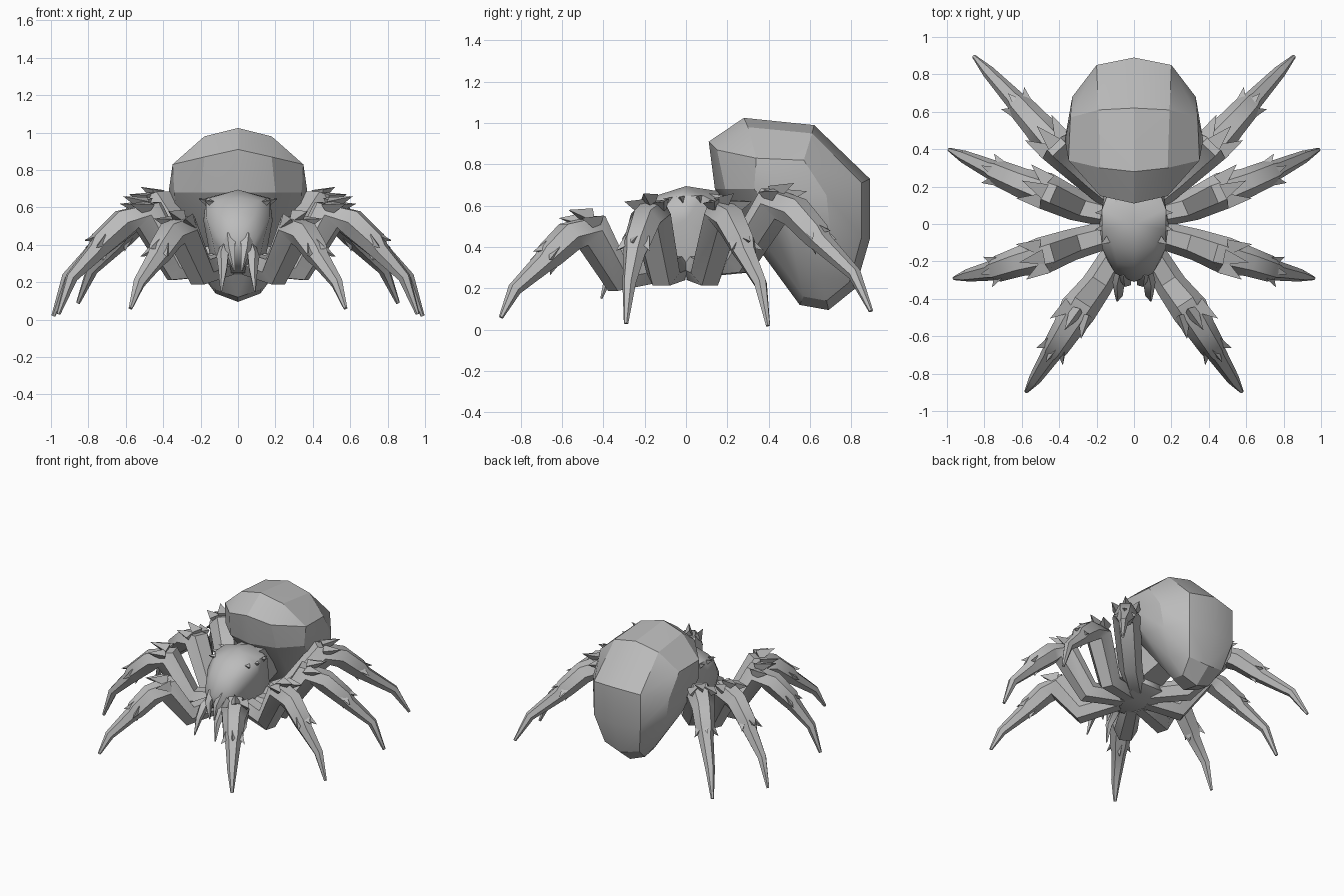
import bpy, bmesh, math
from mathutils import Vector

if "Cube" in bpy.data.objects:
    bpy.data.objects.remove(bpy.data.objects["Cube"])

grey = bpy.data.materials.new("grey")
grey.diffuse_color = (0.5, 0.5, 0.5, 1)
grey.use_nodes = True
grey.node_tree.nodes["Principled BSDF"].inputs["Base Color"].default_value = grey.diffuse_color
UP = Vector((0, 0, 1))


def finish(name, bm, mirror=False, angle=50):
    bmesh.ops.recalc_face_normals(bm, faces=bm.faces[:])
    me = bpy.data.meshes.new(name)
    bm.to_mesh(me)
    bm.free()
    me.materials.append(grey)
    ob = bpy.data.objects.new(name, me)
    bpy.context.collection.objects.link(ob)
    if mirror:
        ob.modifiers.new("mirror", 'MIRROR').use_mirror_merge = False
    bpy.ops.object.select_all(action='DESELECT')
    ob.select_set(True)
    bpy.context.view_layer.objects.active = ob
    bpy.ops.object.shade_smooth_by_angle(angle=math.radians(angle))
    return ob


def hull(name, pts, angle=50):
    """Faceted convex body from right-half points, mirrored across x."""
    bm = bmesh.new()
    for x, y, z in pts:
        bm.verts.new((x, y, z))
        if x > 0:
            bm.verts.new((-x, y, z))
    bmesh.ops.convex_hull(bm, input=bm.verts[:])
    loose = [v for v in bm.verts if not v.link_faces]
    bmesh.ops.delete(bm, geom=loose, context='VERTS')
    return finish(name, bm, angle=angle)


def tube(bm, path, side, sides=6):
    """Loft a polygon along (point, radius) stations, capped at both ends."""
    rings = []
    for i, (p, r) in enumerate(path):
        a = path[max(i - 1, 0)][0]
        b = path[min(i + 1, len(path) - 1)][0]
        up = (b - a).normalized().cross(side).normalized()
        rings.append([bm.verts.new(p + r * (math.cos(t) * side + math.sin(t) * up))
                      for t in (math.tau * k / sides for k in range(sides))])
    for r0, r1 in zip(rings, rings[1:]):
        for k in range(sides):
            j = (k + 1) % sides
            bm.faces.new((r0[k], r0[j], r1[j], r1[k]))
    bm.faces.new(rings[0])
    bm.faces.new(rings[-1])


def spike(bm, base, tip, r):
    """Three-sided thorn."""
    d = (tip - base).normalized()
    s = d.orthogonal().normalized()
    u = d.cross(s)
    ring = [bm.verts.new(base + r * (math.cos(t) * s + math.sin(t) * u))
            for t in (0, math.tau / 3, 2 * math.tau / 3)]
    top = bm.verts.new(tip)
    bm.faces.new(ring)
    for k in range(3):
        bm.faces.new((ring[k], ring[(k + 1) % 3], top))


# Abdomen: midline outline, shoulder outline and widest flank
midline = [(0.11, 0.91), (0.28, 1.025), (0.62, 0.99), (0.89, 0.73), (0.89, 0.44),
           (0.82, 0.2), (0.69, 0.095), (0.55, 0.12), (0.14, 0.68)]
shoulder = [(0.18, 0.15, 0.87), (0.18, 0.3, 0.98), (0.19, 0.61, 0.95), (0.2, 0.85, 0.71),
            (0.2, 0.85, 0.45), (0.15, 0.79, 0.23), (0.12, 0.68, 0.14), (0.12, 0.57, 0.16),
            (0.2, 0.19, 0.68)]
flank = [(0.35, 0.34, 0.83), (0.34, 0.57, 0.82), (0.37, 0.45, 0.69), (0.33, 0.68, 0.65),
         (0.31, 0.7, 0.45), (0.32, 0.5, 0.48), (0.34, 0.33, 0.68), (0.21, 0.65, 0.26)]
hull("abdomen", [(0, y, z) for y, z in midline] + shoulder + flank, 24)

# Head and chest
hull("chest", [(0, 0, 0.695), (0, 0.16, 0.67), (0.14, 0.16, 0.61), (0.17, 0.08, 0.65),
               (0.17, -0.03, 0.645), (0.11, -0.12, 0.635), (0, -0.14, 0.65), (0, -0.23, 0.57),
               (0.09, -0.21, 0.56), (0.185, 0, 0.53), (0.16, 0.16, 0.42), (0.12, 0.2, 0.3),
               (0.1, -0.265, 0.44), (0, -0.31, 0.44), (0.14, -0.2, 0.44), (0.06, -0.27, 0.33),
               (0.1, -0.15, 0.25), (0.13, 0.08, 0.24), (0.17, -0.13, 0.55)])
hull("waist", [(0.1, 0.1, 0.66), (0.1, 0.1, 0.32), (0.1, 0.42, 0.62), (0.08, 0.4, 0.4)])

# Broad thorns round the back plate
bm = bmesh.new()
for base, tip in [((0.13, 0.07, 0.62), (0.21, 0.06, 0.65)),
                  ((0.13, -0.01, 0.62), (0.21, -0.03, 0.645)),
                  ((0.11, -0.06, 0.62), (0.18, -0.11, 0.635))]:
    spike(bm, Vector(base), Vector(tip), 0.04)
finish("back_thorns", bm, True)

# Legs: root, low bend, knee, neck, ankle, claw root, claw bend, claw tip
legs = {
    "front_leg": [(0.06, -0.1, 0.3), (0.2, -0.33, 0.255), (0.3, -0.46, 0.48), (0.36, -0.565, 0.45),
                  (0.42, -0.66, 0.36), (0.44, -0.69, 0.325), (0.53, -0.83, 0.195), (0.575, -0.895, 0.06)],
    "second_leg": [(0.08, -0.04, 0.3), (0.33, -0.11, 0.275), (0.49, -0.17, 0.56), (0.61, -0.2, 0.52),
                   (0.73, -0.24, 0.41), (0.76, -0.25, 0.365), (0.89, -0.275, 0.225), (0.96, -0.29, 0.03)],
    "third_leg": [(0.08, 0.04, 0.3), (0.31, 0.1, 0.275), (0.48, 0.18, 0.56), (0.6, 0.22, 0.52),
                  (0.73, 0.275, 0.41), (0.76, 0.29, 0.365), (0.91, 0.36, 0.225), (0.987, 0.397, 0.02)],
    "rear_leg": [(0.07, 0.1, 0.32), (0.25, 0.26, 0.34), (0.43, 0.43, 0.61), (0.52, 0.53, 0.57),
                 (0.61, 0.63, 0.46), (0.635, 0.66, 0.42), (0.78, 0.815, 0.27), (0.855, 0.895, 0.09)],
}
radii = [0.07, 0.084, 0.1, 0.08, 0.07, 0.054, 0.034, 0.011]
for name, pts in legs.items():
    p = [Vector(q) for q in pts]
    out = p[7] - p[1]
    out.z = 0
    out.normalize()
    side = out.cross(UP)
    bm = bmesh.new()
    tube(bm, list(zip(p, radii)), side)
    # Knee crown thorns
    for s, h, reach, lift in [(-0.055, 0.04, 0.12, 0.02), (0.055, 0.04, 0.12, 0.02),
                              (0, 0.06, 0.13, 0.04)]:
        base = p[2] + side * s + UP * h
        spike(bm, base, base + out * reach + side * s * 0.8 + UP * lift, 0.05)
    # Ankle thorns follow the shin
    d = (p[5] - p[3]).normalized()
    lift = d.cross(side).normalized()
    if lift.z < 0:
        lift = -lift
    for s, h in [(-0.045, 0.01), (0.045, 0.01), (0, 0.04), (0, -0.04)]:
        off = side * s + lift * h
        spike(bm, p[4] + off * 0.8 - d * 0.02, p[4] + off * 1.9 + d * 0.06, 0.036)
    finish(name, bm, True)

# Feelers and fangs
for name, path in {
    "feeler": [((0.06, -0.22, 0.4), 0.035), ((0.08, -0.31, 0.34), 0.035),
               ((0.08, -0.37, 0.27), 0.025), ((0.09, -0.41, 0.15), 0.005)],
    "fang": [((0.045, -0.25, 0.44), 0.04), ((0.04, -0.31, 0.38), 0.03),
             ((0.02, -0.32, 0.26), 0.005)],
}.items():
    bm = bmesh.new()
    tube(bm, [(Vector(q), r) for q, r in path], Vector((1, 0, 0)), 5)
    finish(name, bm, True)
